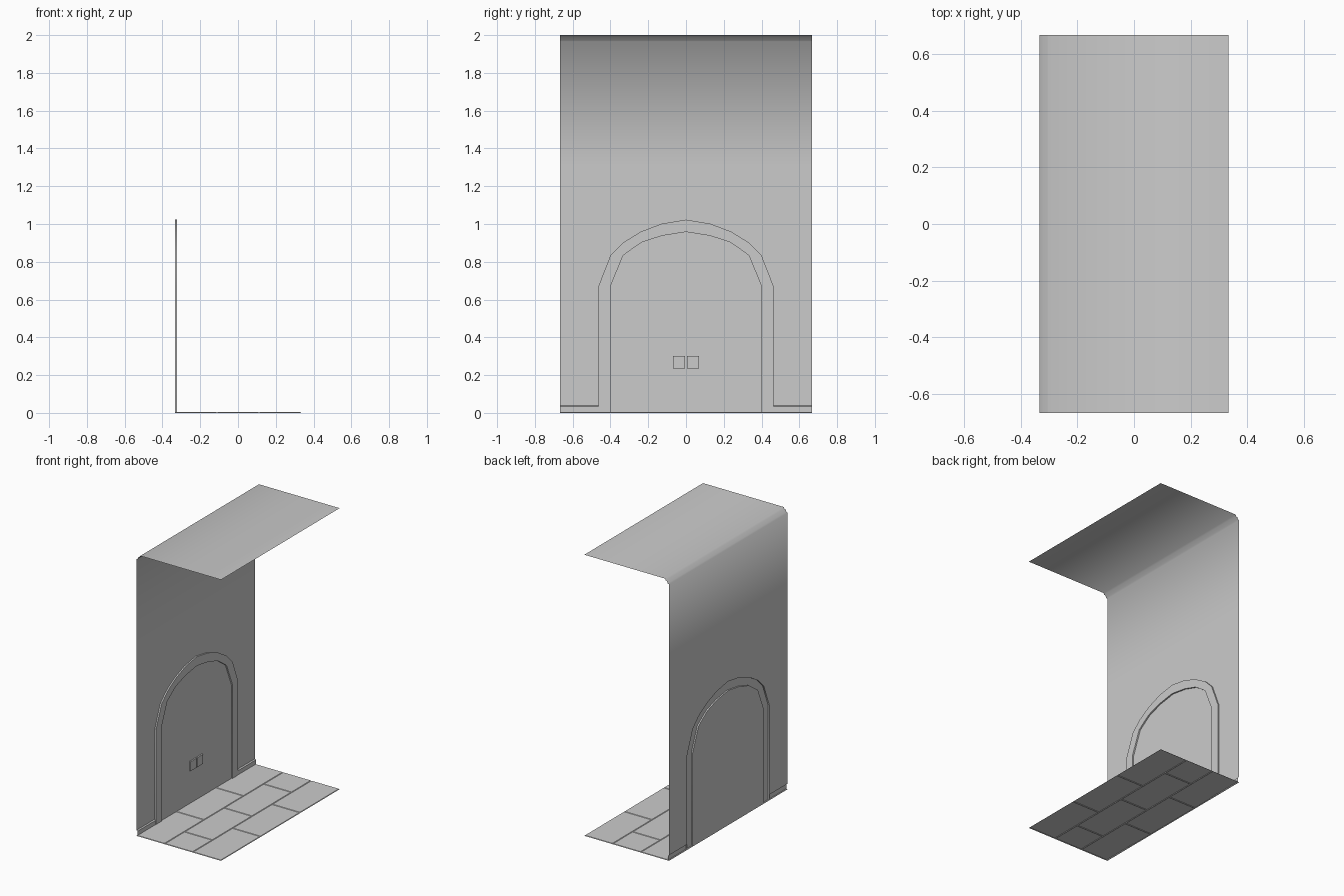
import bpy, bmesh, math

if "Cube" in bpy.data.objects:
    bpy.data.objects.remove(bpy.data.objects["Cube"])

X0, XF, HY, Z_TOP = -0.333, -0.323, 0.667, 2.0


def make(name, faces, smooth=None):
    """Build a welded sheet from polygons given as coordinate lists."""
    bm = bmesh.new()
    for f in faces:
        bm.faces.new([bm.verts.new(p) for p in f])
    bmesh.ops.remove_doubles(bm, verts=bm.verts, dist=1e-4)
    me = bpy.data.meshes.new(name)
    bm.to_mesh(me)
    bm.free()
    ob = bpy.data.objects.new(name, me)
    bpy.context.collection.objects.link(ob)
    if smooth:
        me.shade_smooth()
        if smooth < 180:
            bpy.context.view_layer.objects.active = ob
            ob.select_set(True)
            bpy.ops.object.shade_smooth_by_angle(angle=math.radians(smooth))
            ob.select_set(False)
    return ob


def strip(prof, y0, y1):
    """Extrude an (x, z) profile along y."""
    return [[(a, y0, b), (a, y1, b), (c, y1, d), (c, y0, d)]
            for (a, b), (c, d) in zip(prof, prof[1:])]


def mirrored(half):
    """Left foot -> top -> right foot."""
    return [(-y, z) for y, z in half] + [(y, z) for y, z in half[-2::-1]]


# Arch outlines (y, z)
outer = mirrored([(.463, 0), (.463, .672), (.399, .836), (.333, .902),
                  (.238, .96), (.127, 1.002), (0, 1.023)])
inner = mirrored([(.40, 0), (.40, .67), (.333, .833), (.285, .868),
                  (.235, .903), (.127, .938), (0, .958)])

# Wall around the arch, in bands joined to the arch outline
zb, zm = .04, 1.3
out = [(y, max(z, zb)) for y, z in outer]
wall = []
for s in (-1, 1):
    half = out[:7] if s < 0 else out[:5:-1]
    pts = [(X0, y, z) for y, z in half] + [(X0, 0, zm), (X0, s * HY, zm), (X0, s * HY, zb)]
    wall.append(pts if s > 0 else pts[::-1])

# Upper wall, crown moulding and ceiling as one smooth profile
crown = [(X0, zm), (X0, 1.967), (-.323, 1.972), (-.318, 1.985),
         (-.307, 1.989), (-.302, Z_TOP), (.333, Z_TOP)]
make("wall", wall)
make("upper_wall_and_ceiling", [f[::-1] for f in strip(crown, -HY, HY)], 180)

# Raised door frame: outer side, front, inner side
loops = [[(x, y, z) for y, z in pts] for x, pts in
         ((X0, outer), (XF, outer), (XF, inner), (X0, inner))]
frame = [[a[i], a[i + 1], b[i + 1], b[i]] for a, b in zip(loops, loops[1:])
         for i in range(len(outer) - 1)]
make("door_frame", frame, 30)

# Door panel
make("door", [loops[3][::-1]])

# Door handle plates, open at the back
for s, side in ((-1, "left"), (1, "right")):
    y0, y1 = sorted((s * .005, s * .07))
    ring = [(y0, .235), (y1, .235), (y1, .302), (y0, .302)]
    faces = [[(XF, y, z) for y, z in ring]]
    for i in range(4):
        (a, b), (c, d) = ring[i], ring[(i + 1) % 4]
        faces.append([(X0, a, b), (X0, c, d), (XF, c, d), (XF, a, b)])
    make("handle_plate_" + side, faces)

# Baseboards beside the door
base = [(-.325, 0), (-.325, .034), (X0, zb)]
for s, side in ((-1, "left"), (1, "right")):
    y0, y1 = sorted((s * .463, s * HY))
    make("baseboard_" + side, [f[::-1] for f in strip(base, y0, y1)])

# Floor tiles in running bond, bevelled down to the joints
tiles, W, L, g, h = [], .222, HY * 2 / 3, .004, .004
for r in range(3):
    xa, xb = X0 + r * W, X0 + (r + 1) * W
    cuts = [-HY + L * k for k in range(4)]
    if r == 1:
        cuts = [-HY] + [-HY + L * (k + .5) for k in range(3)] + [HY]
    for ya, yb in zip(cuts, cuts[1:]):
        lo = [(xa, ya, 0), (xb, ya, 0), (xb, yb, 0), (xa, yb, 0)]
        hi = [(xa + g, ya + g, h), (xb - g, ya + g, h), (xb - g, yb - g, h), (xa + g, yb - g, h)]
        tiles.append(hi)
        tiles += [[lo[i], lo[(i + 1) % 4], hi[(i + 1) % 4], hi[i]] for i in range(4)]
make("floor_tiles", tiles)
